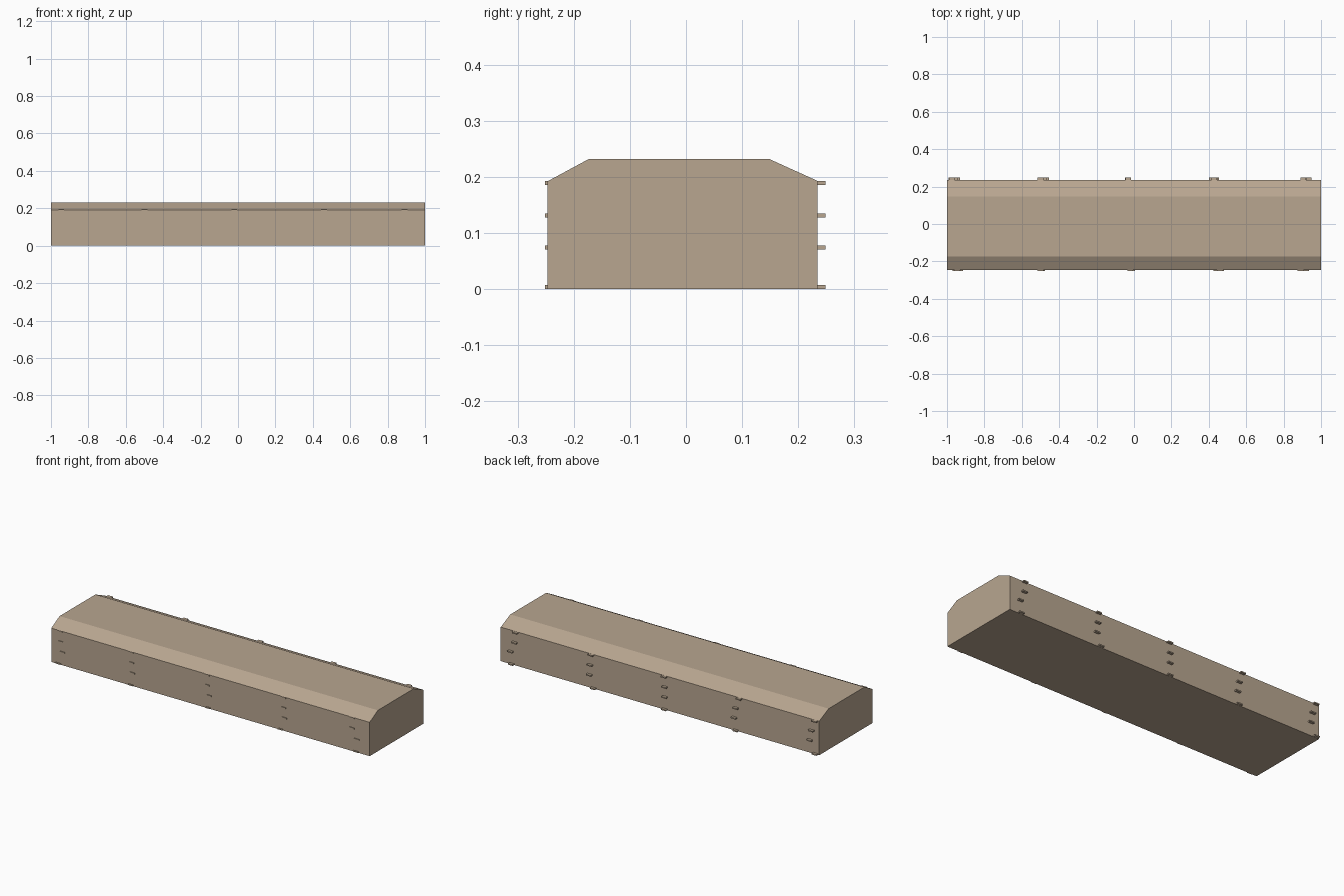
import bpy, bmesh

if "Cube" in bpy.data.objects:
    bpy.data.objects.remove(bpy.data.objects["Cube"])

stone = bpy.data.materials.new("warm_tan")
stone.diffuse_color = (0.48, 0.38, 0.28, 1)
stone.use_nodes = True
stone.node_tree.nodes["Principled BSDF"].inputs["Base Color"].default_value = stone.diffuse_color


def make_object(name, bm):
    bmesh.ops.recalc_face_normals(bm, faces=bm.faces)
    mesh = bpy.data.meshes.new(name)
    bm.to_mesh(mesh)
    bm.free()
    mesh.materials.append(stone)
    obj = bpy.data.objects.new(name, mesh)
    bpy.context.collection.objects.link(obj)


def add_box(bm, x0, x1, y0, y1, z0, z1):
    verts = bmesh.ops.create_cube(bm, size=1)["verts"]
    bmesh.ops.scale(bm, vec=(x1 - x0, y1 - y0, z1 - z0), verts=verts)
    bmesh.ops.translate(bm, verts=verts,
                        vec=((x0 + x1) / 2, (y0 + y1) / 2, (z0 + z1) / 2))


# Long body: chamfered cross-section (y, z) extruded along x
profile = [(-0.247, 0), (0.234, 0), (0.234, 0.193), (0.148, 0.232),
           (-0.173, 0.232), (-0.247, 0.192)]
bm = bmesh.new()
end = bm.faces.new([bm.verts.new((-1, y, z)) for y, z in profile])
ext = bmesh.ops.extrude_face_region(bm, geom=[end], use_keep_orig=True)
bmesh.ops.translate(bm, vec=(2, 0, 0),
                    verts=[v for v in ext["geom"] if isinstance(v, bmesh.types.BMVert)])
make_object("body", bm)

# Small pegs: five slightly irregular columns of four on each long side
rows = [0.189, 0.131, 0.074, 0.004]
back_columns = [(-0.975, -0.955, -0.945, -0.978), (-0.50, -0.48, -0.47, -0.48),
                (-0.03, -0.033, -0.033, -0.032), (0.43, 0.435, 0.44, 0.415),
                (0.905, 0.91, 0.935, 0.93)]
front_columns = [(-0.945, -0.94, -0.93, -0.955), (-0.50, -0.495, -0.49, -0.50),
                 (-0.02, -0.02, -0.01, -0.015), (0.46, 0.46, 0.465, 0.44),
                 (0.89, 0.89, 0.92, 0.915)]
for name, columns, y0, y1 in (("back_pegs", back_columns, 0.225, 0.249),
                              ("front_pegs", front_columns, -0.251, -0.235)):
    bm = bmesh.new()
    for column in columns:
        for x, z in zip(column, rows):
            add_box(bm, x - 0.015, x + 0.015, y0, y1, z - 0.0035, z + 0.0035)
    make_object(name, bm)
